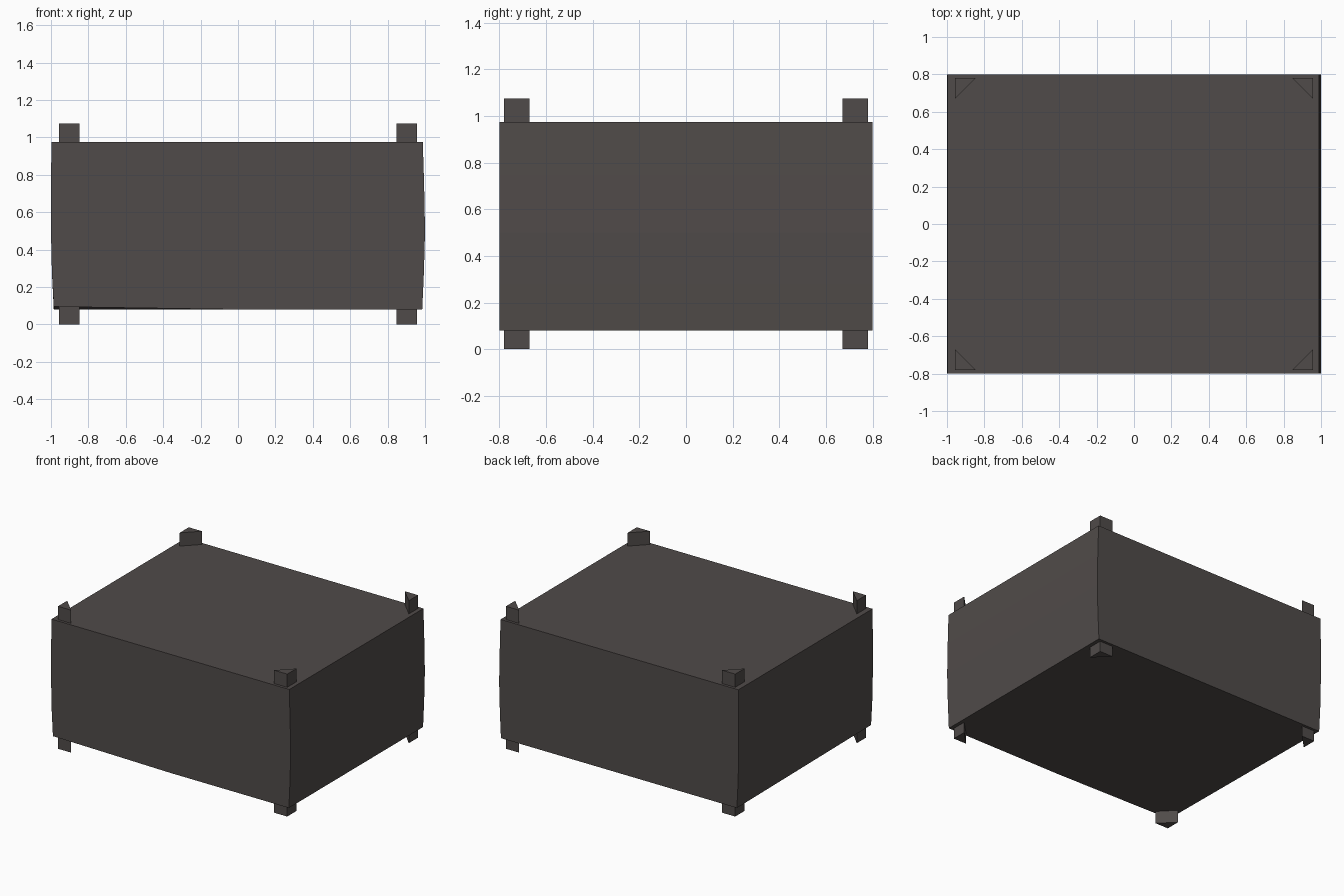
import bpy, bmesh

if "Cube" in bpy.data.objects:
    bpy.data.objects.remove(bpy.data.objects["Cube"])

mat = bpy.data.materials.new("dark warm grey")
mat.diffuse_color = (0.080, 0.070, 0.067, 1.0)
mat.use_nodes = True
mat.node_tree.nodes["Principled BSDF"].inputs["Base Color"].default_value = mat.diffuse_color


def make_object(name, rings):
    """Loft a stack of equal-length rings into a closed solid."""
    bm = bmesh.new()
    layers = [[bm.verts.new(p) for p in ring] for ring in rings]
    n = len(layers[0])
    for low, high in zip(layers, layers[1:]):
        for i in range(n):
            j = (i + 1) % n
            bm.faces.new((low[i], low[j], high[j], high[i]))
    bm.faces.new(layers[0][::-1])
    bm.faces.new(layers[-1])
    bmesh.ops.recalc_face_normals(bm, faces=bm.faces)
    mesh = bpy.data.meshes.new(name)
    bm.to_mesh(mesh)
    bm.free()
    mesh.materials.append(mat)
    obj = bpy.data.objects.new(name, mesh)
    bpy.context.collection.objects.link(obj)
    return obj


# Crate body: slightly bowed ends (z, left x, right x)
levels = [(0.08, -0.985, 0.985), (0.28, -0.995, 0.994), (0.5, -1.0, 1.0),
          (0.75, -1.0, 0.995), (0.975, -0.997, 0.988)]
body = [[(l, -0.8, z), (0, -0.8, z), (r, -0.8, z),
         (r, 0.8, z), (0, 0.8, z), (l, 0.8, z)] for z, l, r in levels]
# the lower front left corner is lifted a little
body[0][0] = (-0.985, -0.8, 0.095)
make_object("crate_body", body)

# Triangular corner posts, poking out above and below
for sx, side in ((-1, "left"), (1, "right")):
    for sy, end in ((-1, "front"), (1, "back")):
        tri = [(0.957, 0.78), (0.847, 0.78), (0.957, 0.67)]
        make_object(f"corner_post_{end}_{side}",
                    [[(sx * x, sy * y, z) for x, y in tri] for z in (0.0, 1.075)])
